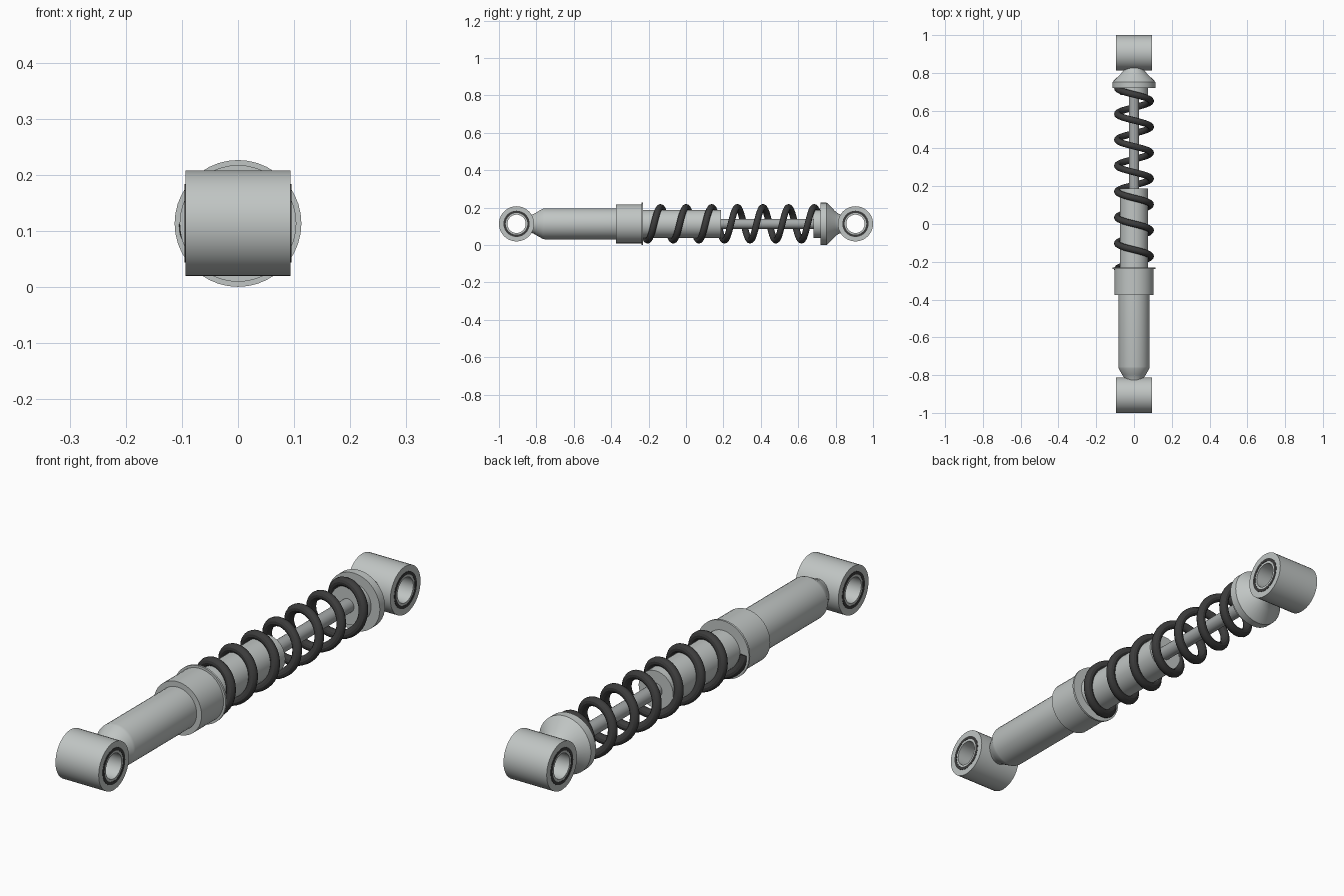
import bpy, bmesh, math
from mathutils import Vector

cube = bpy.data.objects.get("Cube")
if cube:
    bpy.data.objects.remove(cube, do_unlink=True)

AXIS_Z = 0.1135   # height of the long axis
EYE_Y = 0.906     # distance of the mounting eyes from the middle


def material(name, rgb):
    m = bpy.data.materials.new(name)
    m.use_nodes = True
    m.diffuse_color = (*rgb, 1)
    m.node_tree.nodes["Principled BSDF"].inputs["Base Color"].default_value = (*rgb, 1)
    return m


STEEL = material("light grey steel", (0.53, 0.56, 0.55))
ROD = material("grey rod steel", (0.38, 0.40, 0.40))
DARK = material("dark spring steel", (0.045, 0.045, 0.045))


def smooth(ob):
    bpy.ops.object.select_all(action='DESELECT')
    ob.select_set(True)
    bpy.context.view_layer.objects.active = ob
    bpy.ops.object.shade_smooth_by_angle(angle=math.radians(30))


def lathe(name, profile, mat, axis='Y', centre_y=0.0, hollow=False, segments=40):
    """Turn (position, radius) points round the Y or X axis."""
    bm = bmesh.new()
    rings = []
    for pos, r in profile:
        ring = []
        for i in range(segments):
            a = 2 * math.pi * i / segments
            u, v = r * math.cos(a), r * math.sin(a)
            co = (u, pos, v) if axis == 'Y' else (pos, u, v)
            ring.append(bm.verts.new(Vector(co) + Vector((0, centre_y, AXIS_Z))))
        rings.append(ring)
    pairs = list(zip(rings, rings[1:]))
    if hollow:
        pairs.append((rings[-1], rings[0]))
    else:
        bm.faces.new(rings[0])
        bm.faces.new(rings[-1])
    for a, b in pairs:
        for i in range(segments):
            j = (i + 1) % segments
            bm.faces.new((a[i], a[j], b[j], b[i]))
    bmesh.ops.recalc_face_normals(bm, faces=bm.faces)
    me = bpy.data.meshes.new(name)
    bm.to_mesh(me)
    bm.free()
    me.materials.append(mat)
    ob = bpy.data.objects.new(name, me)
    bpy.context.collection.objects.link(ob)
    smooth(ob)
    return ob


# Mounting eyes with a dark bushing ring showing on each face
for label, s in (("front", -1), ("back", 1)):
    lathe(label + "_eye", [(-0.094, 0.049), (-0.094, 0.094), (0.094, 0.094), (0.094, 0.049)],
          STEEL, 'X', s * EYE_Y, hollow=True)
    for side, t in (("right", -1), ("left", 1)):
        lathe(f"{label}_bushing_{side}",
              [(t * 0.090, 0.058), (t * 0.090, 0.070), (t * 0.095, 0.070), (t * 0.095, 0.058)],
              DARK, 'X', s * EYE_Y, hollow=True)

# Outer body with tapered neck
lathe("damper_body", [(-0.840, 0.046), (-0.815, 0.052), (-0.797, 0.063), (-0.765, 0.081),
                      (-0.755, 0.083), (-0.370, 0.083)], STEEL)

# Collar with thin spring flange
lathe("collar", [(-0.375, 0.104), (-0.236, 0.104)], STEEL)
lathe("collar_flange", [(-0.238, 0.113), (-0.230, 0.113)], STEEL)

# Inner tube and piston rod
lathe("inner_tube", [(-0.240, 0.075), (0.187, 0.075)], STEEL)
lathe("piston_rod", [(0.180, 0.027), (0.725, 0.027)], ROD, segments=24)

# Spring seat at the back end, tapering into the eye
lathe("spring_seat", [(0.682, 0.075), (0.720, 0.075), (0.720, 0.113), (0.752, 0.113),
                      (0.762, 0.104), (0.797, 0.068), (0.815, 0.054), (0.840, 0.046)], STEEL)

# Coil spring: seven turns of round wire
curve = bpy.data.curves.new("coil_spring", 'CURVE')
curve.dimensions = '3D'
curve.bevel_depth = 0.0175
curve.bevel_resolution = 4
curve.use_fill_caps = True
TURNS, STEPS, RADIUS, PITCH = 7, 36, 0.088, 0.137
spline = curve.splines.new('POLY')
spline.points.add(TURNS * STEPS)
for i, p in enumerate(spline.points):
    t = i / STEPS - 0.25
    a = 2 * math.pi * t
    p.co = (RADIUS * math.sin(a), -0.205 + PITCH * t, AXIS_Z - RADIUS * math.cos(a), 1)
curve.materials.append(DARK)
spring = bpy.data.objects.new("coil_spring", curve)
bpy.context.collection.objects.link(spring)
bpy.ops.object.select_all(action='DESELECT')
spring.select_set(True)
bpy.context.view_layer.objects.active = spring
bpy.ops.object.convert(target='MESH')
smooth(bpy.context.view_layer.objects.active)
